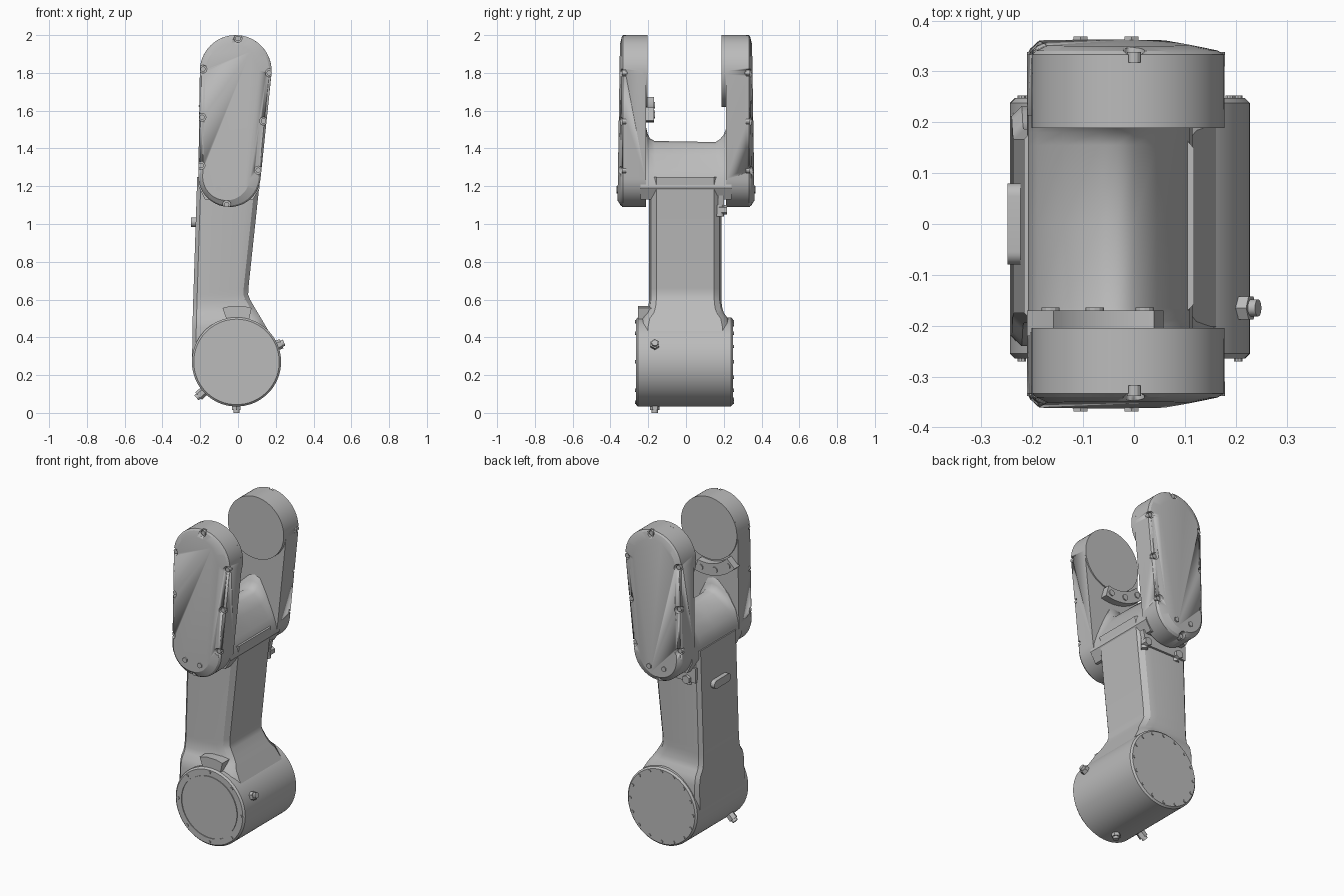
import bpy, bmesh, math
from mathutils import Vector

if "Cube" in bpy.data.objects:
    bpy.data.objects.remove(bpy.data.objects["Cube"])

grey = bpy.data.materials.new("machine grey")
grey.diffuse_color = (0.5, 0.5, 0.5, 1)
grey.use_nodes = True
grey.node_tree.nodes["Principled BSDF"].inputs["Base Color"].default_value = grey.diffuse_color


def finish(name, bm, angle=25):
    bmesh.ops.recalc_face_normals(bm, faces=bm.faces)
    me = bpy.data.meshes.new(name)
    bm.to_mesh(me)
    bm.free()
    me.materials.append(grey)
    ob = bpy.data.objects.new(name, me)
    bpy.context.collection.objects.link(ob)
    bpy.ops.object.select_all(action='DESELECT')
    ob.select_set(True)
    bpy.context.view_layer.objects.active = ob
    bpy.ops.object.shade_smooth_by_angle(angle=math.radians(angle))
    return ob


def loft(name, rings, angle=25):
    """Skin a list of equal-length point rings and cap both ends."""
    bm = bmesh.new()
    loops = [[bm.verts.new(p) for p in ring] for ring in rings]
    n = len(loops[0])
    for a, b in zip(loops, loops[1:]):
        for i in range(n):
            j = (i + 1) % n
            bm.faces.new((a[i], a[j], b[j], b[i]))
    bm.faces.new(loops[0])
    bm.faces.new(loops[-1])
    return finish(name, bm, angle)


def add_rod(bm, start, end, r, sides=16):
    a, b = Vector(start), Vector(end)
    d = b - a
    mat = d.to_track_quat('Z', 'Y').to_matrix().to_4x4()
    mat.translation = (a + b) / 2
    bmesh.ops.create_cone(bm, cap_ends=True, segments=sides, radius1=r,
                          radius2=r, depth=d.length, matrix=mat)


def circle(cx, cz, r, y, n=96):
    return [(cx + r * math.cos(2 * math.pi * i / n), y,
             cz + r * math.sin(2 * math.pi * i / n)) for i in range(n)]


def capsule(c1, r1, c2, r2, n=32):
    """Outline of two circles joined by their outer tangents (x, z)."""
    d = Vector(c2) - Vector(c1)
    phi, al = math.atan2(d.y, d.x), math.acos((r1 - r2) / d.length)
    pts = []
    for c, r, a0, a1 in ((c1, r1, phi + al, phi + 2 * math.pi - al),
                         (c2, r2, phi - al, phi + al)):
        for i in range(n + 1):
            t = a0 + (a1 - a0) * i / n
            pts.append((c[0] + r * math.cos(t), c[1] + r * math.sin(t)))
    return pts


# Base joint drum, with a shallow groove round the front cover
BX, BZ = -0.008, 0.27
profile = [(0.186, -0.265), (0.186, -0.26), (0.191, -0.26), (0.191, -0.265),
           (0.226, -0.265), (0.236, -0.255), (0.236, 0.238), (0.226, 0.248)]
loft("base_drum", [circle(BX, BZ, r, y) for r, y in profile])

# Cover screws on both ends of the drum
bm = bmesh.new()
for count, y, s in ((8, -0.262, -1), (16, 0.245, 1)):
    for i in range(count):
        t = 2 * math.pi * i / count
        x, z = BX + 0.213 * math.cos(t), BZ + 0.213 * math.sin(t)
        add_rod(bm, (x, y - s * 0.01, z), (x, y + s * 0.008, z), 0.009, 10)
finish("drum_screws", bm)

# Cable fittings standing radially out of the drum
bm = bmesh.new()
for deg, r1 in ((22, 0.272), (222, 0.285), (270, 0.27)):
    d = Vector((math.cos(math.radians(deg)), 0, math.sin(math.radians(deg))))
    c = Vector((BX, -0.165, BZ))
    add_rod(bm, c + d * 0.21, c + d * (r1 - 0.015), 0.026, 6)
    add_rod(bm, c + d * 0.21, c + d * r1, 0.017, 16)
finish("drum_fittings", bm)

# Stop block on top of the drum
loft("stop_block", [[(x, y, z) for x, z in ((-0.055, 0.48), (0.055, 0.48),
     (0.072, 0.555), (0.03, 0.566), (-0.04, 0.566), (-0.082, 0.555))]
     for y in (-0.255, -0.17)], 15)

# Upright arm: chamfered sections, flaring towards the drum
rings = []
for z, x0, x1, flare in ((0.27, -0.243, 0.2, 0.045), (0.36, -0.242, 0.205, 0.045),
                         (0.45, -0.241, 0.152, 0.045), (0.5, -0.24, 0.123, 0.035),
                         (0.53, -0.239, 0.105, 0.013), (0.56, -0.238, 0.087, 0.004),
                         (0.6, -0.237, 0.064, 0), (0.625, -0.236, 0.054, 0),
                         (0.66, -0.235, 0.055, 0), (1.25, -0.216, 0.118, 0)):
    y0, y1 = -0.195 - flare, 0.187 + flare
    rings.append([(x, y, z) for x, y in (
        (x0, y0 + 0.02), (x0 + 0.02, y0), (x1 - 0.065, y0), (x1 - 0.025, y0 + 0.01),
        (x1, y0 + 0.038), (x1, y1 - 0.038), (x1 - 0.025, y1 - 0.01),
        (x1 - 0.065, y1), (x0 + 0.02, y1), (x0, y1 - 0.02))])
loft("arm", rings, 28)

# Fork bridge: ridged saddle rising in a fillet against each cheek
rings = []
for y, up in ((-0.24, 0.1), (-0.21, 0.07), (-0.203, 0.04), (-0.19, 0.016), (-0.165, 0.002),
              (0, 0), (0.155, -0.004), (0.18, 0.012), (0.2, 0.036), (0.213, 0.07), (0.24, 0.1)):
    rings.append([(x, y, z + up * k) for x, z, k in (
        (-0.175, 1.13, 0), (-0.21, 1.2, 0), (-0.208, 1.27, 0), (-0.19, 1.33, .3),
        (-0.14, 1.385, .7), (-0.07, 1.43, 1), (-0.035, 1.437, 1), (0, 1.425, 1),
        (0.045, 1.365, .6), (0.09, 1.285, .2), (0.11, 1.24, 0), (0.115, 1.19, 0),
        (0.08, 1.13, 0))])
loft("fork_bridge", rings, 35)

# Fork cheeks with notched, chamfered covers
outer = capsule((-0.012, 1.81), 0.19, (-0.045, 1.255), 0.165)
soft = capsule((-0.015, 1.81), 0.18, (-0.047, 1.255), 0.157)
cap = capsule((-0.03, 1.81), 0.142, (-0.062, 1.25), 0.125)
edge_screws = ((0, 1.982), (-0.186, 1.82), (0.165, 1.8), (-0.191, 1.565),
               (0.135, 1.545), (-0.196, 1.31), (0.107, 1.285), (-0.06, 1.103))
face_screws = ((-0.105, 1.185), (-0.005, 1.178))
for side, s in (("front", -1), ("back", 1)):
    def at(outline, y, tilt=0):
        return [(x, s * (y - tilt * (z - 1.1) / 0.9), z) for x, z in outline]
    cheek = loft(side + "_cheek", [at(outer, 0.213), at(outer, 0.333),
                                   at(soft, 0.346, 0.006), at(cap, 0.363, 0.014)], 20)
    # Cut the screw pockets into the cover
    bm = bmesh.new()
    for x, z in edge_screws:
        add_rod(bm, (x, s * 0.318, z), (x, s * 0.4, z), 0.021)
    cutter = finish("pocket_cutter", bm)
    mod = cheek.modifiers.new("pockets", 'BOOLEAN')
    mod.operation, mod.solver, mod.object = 'DIFFERENCE', 'EXACT', cutter
    bpy.context.view_layer.update()
    dg = bpy.context.evaluated_depsgraph_get()
    cut = bpy.data.meshes.new_from_object(cheek.evaluated_get(dg))
    cheek.modifiers.clear()
    cheek.data = cut
    bpy.data.objects.remove(cutter)
    # Cover screws
    bm = bmesh.new()
    for x, z in edge_screws:
        add_rod(bm, (x, s * 0.31, z), (x, s * 0.338, z), 0.014, 12)
    for x, z in face_screws:
        add_rod(bm, (x, s * 0.33, z), (x, s * 0.369, z), 0.016, 6)
    finish(side + "_cheek_screws", bm)
    # Round bearing pad on the inner face
    inner = 0.205 if s < 0 else 0.189
    loft(side + "_bearing_pad", [circle(-0.012, 1.81, 0.19, s * 0.225),
                                 circle(-0.012, 1.81, 0.19, s * inner)])

# Curved end stop under the front bearing pad
ring = []
for r, sweep in ((0.2, range(11)), (0.272, range(10, -1, -1))):
    for i in sweep:
        t = math.radians(223 + 62 * i / 10)
        ring.append((-0.012 + r * math.cos(t), 1.81 + r * math.sin(t)))
loft("end_stop", [[(x, y, z) for x, z in ring] for y in (-0.22, -0.17)])
bm = bmesh.new()
for deg in (230, 254, 278):
    t = math.radians(deg)
    x, z = -0.012 + 0.237 * math.cos(t), 1.81 + 0.237 * math.sin(t)
    add_rod(bm, (x, -0.18, z), (x, -0.164, z), 0.018, 12)
finish("end_stop_screws", bm)

# Rounded slot cover on the left side of the arm
slot = capsule((-0.055, 1.01), 0.0251, (0.055, 1.01), 0.025, 12)
loft("slot_cover", [[(x, y, z) for y, z in slot] for x in (-0.215, -0.249)])

# Back collar plate and its two cable fittings, below the back cheek
loft("back_collar", [[(x, y, z) for x, z in ((-0.205, 1.06), (0.08, 1.06),
     (0.1, 1.15), (-0.205, 1.15))] for y in (0.17, 0.2)])
bm = bmesh.new()
for x in (-0.15, 0.075):
    add_rod(bm, (x, 0.18, 1.1), (x, 0.18, 1.04), 0.02, 16)
    add_rod(bm, (x, 0.175, 1.075), (x, 0.218, 1.075), 0.026, 6)
finish("collar_fittings", bm)
